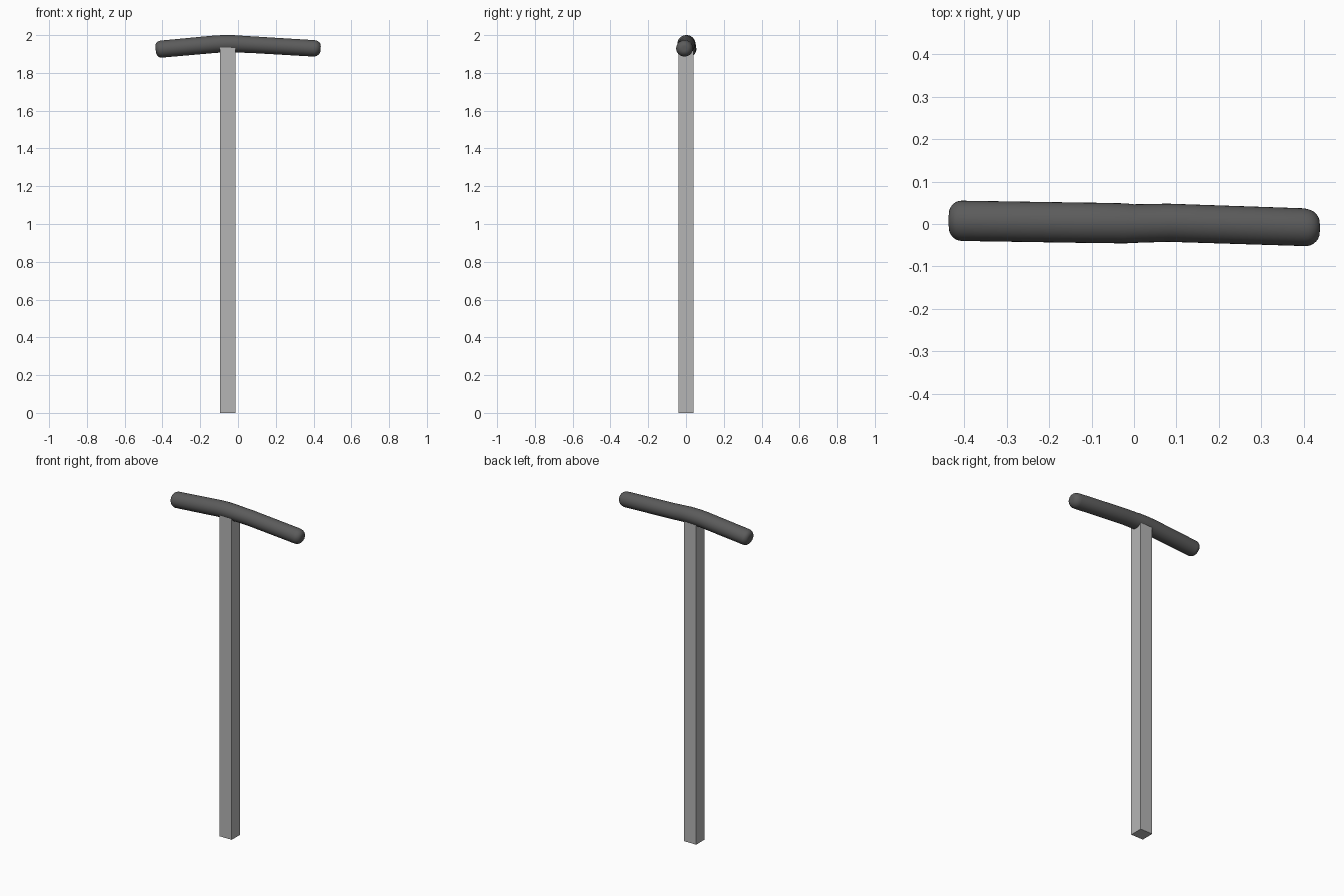
import bpy, bmesh, math

if "Cube" in bpy.data.objects:
    bpy.data.objects.remove(bpy.data.objects["Cube"])

def material(name, v):
    m = bpy.data.materials.new(name)
    m.diffuse_color = (v, v, v, 1)
    m.use_nodes = True
    m.node_tree.nodes["Principled BSDF"].inputs["Base Color"].default_value = m.diffuse_color
    return m

def add_object(name, bm, mat):
    bmesh.ops.recalc_face_normals(bm, faces=bm.faces[:])
    me = bpy.data.meshes.new(name)
    bm.to_mesh(me)
    bm.free()
    me.materials.append(mat)
    ob = bpy.data.objects.new(name, me)
    bpy.context.collection.objects.link(ob)
    return ob

light_grey = material("light grey", 0.46)
dark_grey = material("dark grey", 0.105)

# square post, its top buried in the handle
bm = bmesh.new()
bmesh.ops.create_cube(bm, size=1)
for v in bm.verts:
    v.co = (v.co.x * 0.082 - 0.055, v.co.y * 0.08, (v.co.z + 0.5) * 1.95)
add_object("post", bm, light_grey)

# bent handle: stations of x, y, z, radius in y, radius in z
LEFT, RIGHT = (0.0077, 1.925, 0.0475, 0.045), (-0.0085, 1.9295, 0.0445, 0.0435)
stations = []
STEPS = 7
for i in range(STEPS):                       # rounded left end
    a = math.pi / 2 * i / STEPS
    e = 0.03
    cut = e * (1 - math.sin(a))
    y, z, ry, rz = LEFT
    stations.append((-0.436 + e * (1 - math.cos(a)), y, z, ry - cut, rz - cut))
stations += [
    (-0.406, 0.0075, 1.926, 0.0475, 0.045),
    (-0.12, 0.003, 1.952, 0.0475, 0.046),
    (-0.08, 0.0025, 1.954, 0.0475, 0.046),
    (-0.02, 0.0015, 1.954, 0.0472, 0.0455),
    (0.00, 0.001, 1.953, 0.0455, 0.045),
    (0.08, 0.003, 1.949, 0.0450, 0.044),
    (0.40, -0.0075, 1.930, 0.0445, 0.0435),
]
for i in range(STEPS - 1, -1, -1):           # rounded right end
    a = math.pi / 2 * i / STEPS
    e = 0.037
    cut = e * 0.85 * (1 - math.sin(a))
    y, z, ry, rz = RIGHT
    stations.append((0.4375 - e * (1 - math.cos(a)), y, z, ry - cut, rz - cut))

bm = bmesh.new()
SIDES = 32
rings = []
for x, y, z, ry, rz in stations:
    tilt = 0.085 if x < -0.1 else (-0.06 if x > 0.05 else 0)
    ring = []
    for k in range(SIDES):
        t = 2 * math.pi * k / SIDES
        dz = rz * math.sin(t)
        ring.append(bm.verts.new((x - tilt * dz, y + ry * math.cos(t), z + dz)))
    rings.append(ring)
for r0, r1 in zip(rings, rings[1:]):
    for k in range(SIDES):
        n = (k + 1) % SIDES
        bm.faces.new((r0[k], r0[n], r1[n], r1[k]))
bm.faces.new(rings[0])
bm.faces.new(rings[-1])
handle = add_object("handle", bm, dark_grey)
bpy.context.view_layer.objects.active = handle
handle.select_set(True)
bpy.ops.object.shade_smooth_by_angle(angle=math.radians(40))
